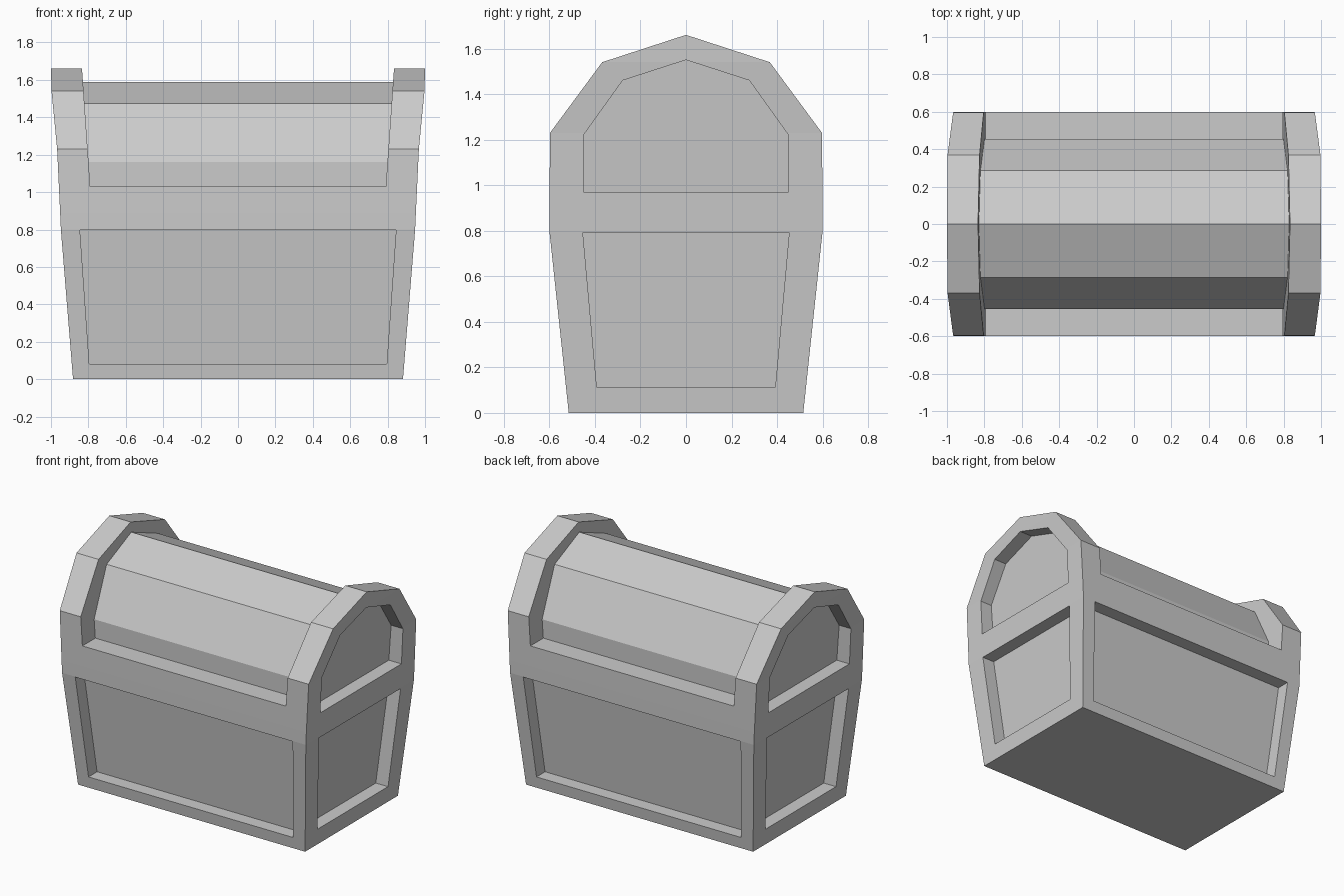
import bpy, bmesh

if "Cube" in bpy.data.objects:
    bpy.data.objects.remove(bpy.data.objects["Cube"])

DEPTH = 0.095  # how far the panels sit inside the frame


def make(name, loops, caps):
    """Skin a stack of matching point loops into a closed mesh object."""
    bm = bmesh.new()
    rows = [[bm.verts.new(p) for p in loop] for loop in loops]
    n = len(rows[0])
    for a, b in zip(rows, rows[1:]):
        for i in range(n):
            j = (i + 1) % n
            bm.faces.new((a[i], a[j], b[j], b[i]))
    for row in caps:
        bm.faces.new(rows[row])
    bmesh.ops.remove_doubles(bm, verts=bm.verts, dist=1e-4)
    bmesh.ops.recalc_face_normals(bm, faces=bm.faces)
    mesh = bpy.data.meshes.new(name)
    bm.to_mesh(mesh)
    bm.free()
    ob = bpy.data.objects.new(name, mesh)
    bpy.context.collection.objects.link(ob)
    return ob


def cut(target, cutter):
    """Carve the cutter out of the target, then discard the cutter."""
    cutter.hide_render = True
    mod = target.modifiers.new("recess", 'BOOLEAN')
    mod.operation = 'DIFFERENCE'
    mod.solver = 'EXACT'
    mod.object = cutter
    bpy.context.view_layer.objects.active = target
    bpy.ops.object.modifier_apply(modifier=mod.name)
    bpy.data.objects.remove(cutter)


def mirrored(half):
    """Complete an outline given from its right base up to the middle."""
    return half + [(-u, z) for u, z in reversed(half) if u > 0]


# Outer hull: height, half width, half depth
levels = [(0, .882, .515), (.8, .947, .6), (.89, .951, .6),
          (1.23, .967, .597), (1.54, .997, .368), (1.66, 1.0, 0)]
chest = make("chest", [[(-x, -y, z), (x, -y, z), (x, y, z), (-x, y, z)]
                       for z, x, y in levels], [0])

# Recessed panels: outline, axis faced, surface offset and slope with height
panels = [
    ("long_panel", mirrored([(.795, .08), (.845, .797)]), 'Y', .515, .106),
    ("end_panel", mirrored([(.392, .113), (.453, .793)]), 'X', .882, .081),
    ("lid_end_panel", mirrored([(.45, .97), (.45, 1.22), (.278, 1.46),
                                (0, 1.55)]), 'X', .882, .072),
]
for name, outline, axis, base, slope in panels:
    for side in (-1, 1):
        floor = [(u, side * (base + slope * z - DEPTH), z) for u, z in outline]
        outside = [(u, side * 1.5, z) for u, z in outline]
        loops = [floor, outside]
        if axis == 'X':
            loops = [[(d, u, z) for u, d, z in loop] for loop in loops]
        cut(chest, make(name + "_cutter", loops, [0, 1]))

# Barrel lid: carve away everything above it between the two end hoops
barrel = mirrored([(.455, 1.03), (.455, 1.16), (.285, 1.475), (0, 1.59)])
saddle = barrel + [(-1, 1.03), (-1, 2), (1, 2), (1, 1.03)]
cut(chest, make("lid_cutter", [[(s * (.79 + .07 * (z - 1.03)), y, z)
                                for y, z in saddle] for s in (-1, 1)], [0, 1]))
